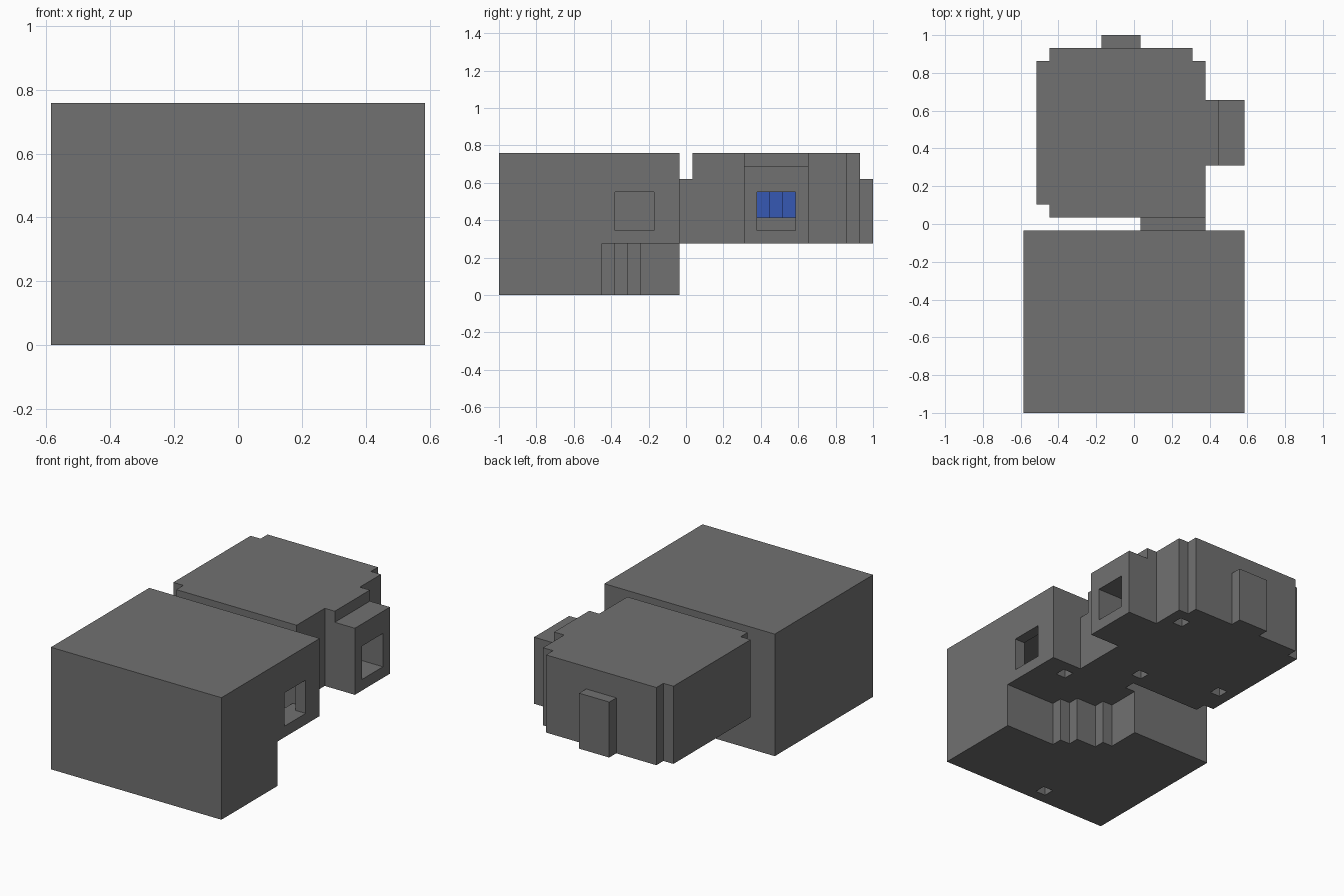
import bpy, bmesh
from mathutils import Vector

if "Cube" in bpy.data.objects:
    bpy.data.objects.remove(bpy.data.objects["Cube"])

U = 2 / 29  # one block; the plan is 17 x 29 blocks


def material(name, rgb):
    m = bpy.data.materials.new(name)
    m.use_nodes = True
    color = (*rgb, 1)
    m.diffuse_color = color
    m.node_tree.nodes["Principled BSDF"].inputs["Base Color"].default_value = color
    return m


GRAY = material("stone gray", (0.165, 0.165, 0.165))
BLUE = material("blue", (0.037, 0.098, 0.456))


def prism(name, outline, z0, z1, mat=GRAY):
    """Extrude a plan outline, given in blocks, from z0 to z1."""
    bm = bmesh.new()
    base = bm.faces.new([bm.verts.new(((x - 8.5) * U, (y - 14.5) * U, z0 * U))
                         for x, y in outline])
    top = bmesh.ops.extrude_face_region(bm, geom=[base])["geom"]
    bmesh.ops.translate(bm, vec=Vector((0, 0, (z1 - z0) * U)),
                        verts=[v for v in top if isinstance(v, bmesh.types.BMVert)])
    bmesh.ops.recalc_face_normals(bm, faces=bm.faces)
    me = bpy.data.meshes.new(name)
    bm.to_mesh(me)
    bm.free()
    me.materials.append(mat)
    ob = bpy.data.objects.new(name, me)
    bpy.context.collection.objects.link(ob)
    return ob


def box(name, x0, x1, y0, y1, z0, z1, mat=GRAY):
    return prism(name, [(x0, y0), (x1, y0), (x1, y1), (x0, y1)], z0, z1, mat)


def cut(target, *cutters):
    for c in cutters:
        c.hide_render = True
        c.hide_viewport = True
        c.display_type = 'WIRE'
        mod = target.modifiers.new(c.name, 'BOOLEAN')
        mod.operation = 'DIFFERENCE'
        mod.solver = 'EXACT'
        mod.object = c


def floor_hole(x, y, z):
    return box("floor_hole_cutter", x, x + 1, y, y + 1, z - 1, z + 1.5)


# Front hall with a stepped undercut at its rear corner
front_hall = box("front_hall", 0, 17, 0, 14, 0, 11)
undercut = prism("undercut_cutter",
                 [(18, 8), (12, 8), (12, 9), (11, 9), (11, 10), (9, 10),
                  (9, 11), (8, 11), (8, 15), (18, 15)], -1, 4)
front_room = box("front_room_cutter", 1, 16, 1, 13, 5, 10)
front_window = box("front_window_cutter", 15, 18, 9, 12, 5, 8)
passage = box("passage_cutter", 10, 13, 12, 17, 5, 8)
cut(front_hall, undercut, front_room, front_window, passage,
    floor_hole(7, 1, 0), floor_hole(14, 12, 4))

# Raised rear hall with notched corners and a side bay
rear_hall = prism("rear_hall",
                  [(2, 15), (14, 15), (14, 19), (15, 19), (15, 24), (14, 24),
                   (14, 27), (13, 27), (13, 28), (2, 28), (2, 27), (1, 27),
                   (1, 16), (2, 16)], 4, 11)
rear_room = box("rear_room_cutter", 2, 13, 16, 27, 5, 10)
bay_window = box("bay_window_cutter", 12, 18, 20, 23, 5, 8)
cut(rear_hall, rear_room, bay_window, passage,
    floor_hole(9, 16, 4), floor_hole(12, 25, 4), floor_hole(2, 18, 4))

# Lower end of the bay, with its window
bay_end = box("bay_end", 15, 17, 19, 24, 4, 10)
cut(bay_end, bay_window)

# Link between the halls, and the rear buttress
link = box("link_corridor", 9, 14, 14, 15, 4, 9)
cut(link, passage)
box("rear_buttress", 6, 9, 28, 29, 4, 9)

# Bench inside the rear hall, with a stepped blue back
box("bench_base", 2, 5, 20, 23, 5, 6)
for i, depth in enumerate((4, 3, 4)):
    box("bench_cushion", 2, depth, 20 + i, 21 + i, 6, 8, BLUE)
